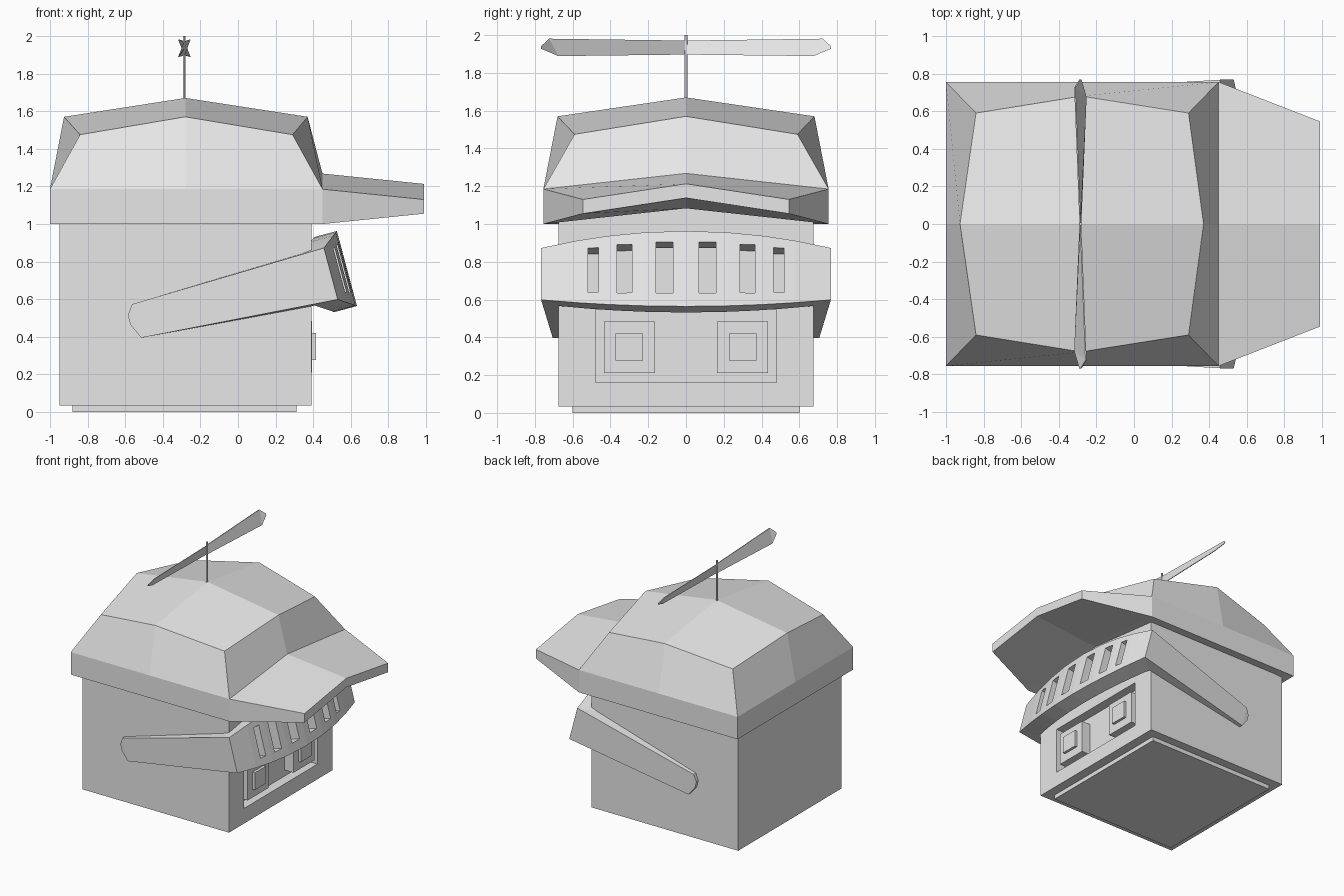
import bpy, bmesh, math
from mathutils import Matrix

if "Cube" in bpy.data.objects:
    bpy.data.objects.remove(bpy.data.objects["Cube"])

grey = bpy.data.materials.new("light_grey")
grey.use_nodes = True
grey.diffuse_color = (0.8, 0.8, 0.8, 1)
grey.node_tree.nodes["Principled BSDF"].inputs["Base Color"].default_value = (0.8, 0.8, 0.8, 1)


def finish(name, bm, matrix=None):
    """Turn a bmesh into a flat shaded object."""
    if matrix:
        bm.transform(matrix)
    bmesh.ops.recalc_face_normals(bm, faces=bm.faces)
    mesh = bpy.data.meshes.new(name)
    bm.to_mesh(mesh)
    bm.free()
    mesh.materials.append(grey)
    obj = bpy.data.objects.new(name, mesh)
    bpy.context.collection.objects.link(obj)
    return obj


def add_box(bm, lo, hi):
    size = [b - a for a, b in zip(lo, hi)]
    mid = [(a + b) / 2 for a, b in zip(lo, hi)]
    bmesh.ops.create_cube(bm, size=1, matrix=Matrix.Translation(mid) @ Matrix.Diagonal((*size, 1)))


def boxes(name, spans, matrix=None):
    bm = bmesh.new()
    for lo, hi in spans:
        add_box(bm, lo, hi)
    return finish(name, bm, matrix)


def add_loft(bm, sections, ends=True):
    """Bridge closed cross-sections that share a point count."""
    rings = [[bm.verts.new(p) for p in s] for s in sections]
    for a, b in zip(rings, rings[1:]):
        for i in range(len(a)):
            j = (i + 1) % len(a)
            bm.faces.new((a[i], a[j], b[j], b[i]))
    if ends:
        bm.faces.new(rings[0])
        bm.faces.new(rings[-1])
    return rings


def cut(obj, cutter):
    cutter.hide_render = True
    mod = obj.modifiers.new("cut", 'BOOLEAN')
    mod.operation = 'DIFFERENCE'
    mod.solver = 'EXACT'
    mod.object = cutter
    bpy.context.view_layer.objects.active = obj
    bpy.ops.object.modifier_apply(modifier=mod.name)
    bpy.data.objects.remove(cutter)


# Body with a recessed face panel, and the base plate
body = boxes("body", [((-0.95, -0.675, 0.035), (0.39, 0.675, 1.15))])
cut(body, boxes("panel_cutter", [((0.31, -0.48, 0.16), (0.6, 0.48, 0.548))]))
boxes("base_plate", [((-0.88, -0.6, 0), (0.31, 0.6, 0.05))])

# Stepped square eyes inside the recess
for name, y in (("right_eye", -0.298), ("left_eye", 0.31)):
    y = math.copysign(0.3, y)
    boxes(name + "_block", [((0.3, y - 0.135, 0.21), (0.393, y + 0.135, 0.483))])
    boxes(name + "_pupil", [((0.38, y - 0.072, 0.278), (0.415, y + 0.072, 0.42))])


# Cap crown: faceted rings, front edge arched over the brim
def ring(x0, xm, x1, y, ym, z, side_z, back_z, front_z):
    return [(x0, -y, z), (-0.28, -ym, side_z), (x1, -y, z), (xm[1], 0, front_z),
            (x1, y, z), (-0.28, ym, side_z), (x0, y, z), (xm[0], 0, back_z)]


bm = bmesh.new()
rings = add_loft(bm, [
    ring(-1, (-1, 0.45), 0.45, 0.755, 0.755, 1.0, 1.0, 1.0, 1.085),
    ring(-1, (-1, 0.45), 0.45, 0.755, 0.755, 1.185, 1.185, 1.185, 1.265),
    ring(-0.84, (-0.925, 0.37), 0.29, 0.59, 0.68, 1.475, 1.57, 1.57, 1.57)], ends=False)
apex = bm.verts.new((-0.28, 0, 1.67))
top = rings[-1]
for i in (0, 2, 4, 6):
    bm.faces.new((apex, top[i - 1], top[i], top[i + 1]))
under = bm.verts.new((0.3, 0, 1.085))
for i in range(8):
    bm.faces.new((under, rings[0][i], rings[0][(i + 1) % 8]))
finish("cap_crown", bm)

# Cap brim: peaked along the middle
bm = bmesh.new()
add_loft(bm, [[(0.45, s * 0.755, 1.185 + r), (0.99, s * 0.545, 1.13 + r),
               (0.99, s * 0.545, 1.055 + r), (0.45, s * 0.755, 1.0 + r)]
              for s, r in ((-1, 0), (0, 0.083), (1, 0))])
finish("cap_brim", bm)

# Visor: one band from strap end to strap end, built level and then tilted
tilt = Matrix.Rotation(math.radians(-15), 4, 'Y')


def band(d_out, y_out, d_in, y_in, n_top, n_bot):
    return [(d_out, y_out, n_top), (d_out, y_out, n_bot), (d_in, y_in, n_bot), (d_in, y_in, n_top)]


def front(y):
    t = (y / 0.767) ** 2
    d = 0.757 - 0.09 * t
    return band(d, y, d - 0.125, y * 0.88, 0.794 - 0.069 * t, 0.381 + 0.06 * t)


def strap(s):
    return [band(-0.432, s * 0.70, -0.432, s * 0.665, 0.65, 0.595),
            band(-0.395, s * 0.705, -0.395, s * 0.665, 0.70, 0.515)]


bm = bmesh.new()
stations = [-0.767, -0.58, -0.41, -0.22, 0, 0.22, 0.41, 0.58, 0.767]
add_loft(bm, strap(-1) + [front(y) for y in stations] + strap(1)[::-1])
visor = finish("visor", bm, tilt)

# Visor slots, smaller toward the sides
slots = []
for y, half, lo, hi in ((0.115, 0.045, 0.456, 0.735), (0.325, 0.04, 0.46, 0.725), (0.49, 0.028, 0.468, 0.712)):
    for s in (-1, 1):
        slots.append(((0.45, s * y - half, lo), (0.95, s * y + half, hi)))
cut(visor, boxes("slot_cutter", slots, tilt))

# Propeller rod
bm = bmesh.new()
bmesh.ops.create_cone(bm, cap_ends=True, segments=6, radius1=0.008, radius2=0.008, depth=0.4,
                      matrix=Matrix.Translation((-0.285, 0, 1.8)))
finish("propeller_rod", bm)

# Two twisted blades with pointed ends
for name, s in (("left_blade", 1), ("right_blade", -1)):
    bm = bmesh.new()
    sections = []
    for y, half_x, z_up, z_down in ((0, 0.002, 0.037, 0.037), (0.70, 0.03, 0.047, 0.045), (0.768, 0.003, 0.006, 0.006)):
        sections.append([(-0.285 + s * (k * half_x + e), s * (y + (0.025 * -k if y == 0.70 else 0)),
                          1.934 + (z_up if k < 0 else -z_down))
                         for k, e in ((-1, -0.003), (-1, 0.003), (1, 0.003), (1, -0.003))])
    add_loft(bm, sections)
    finish(name, bm)
